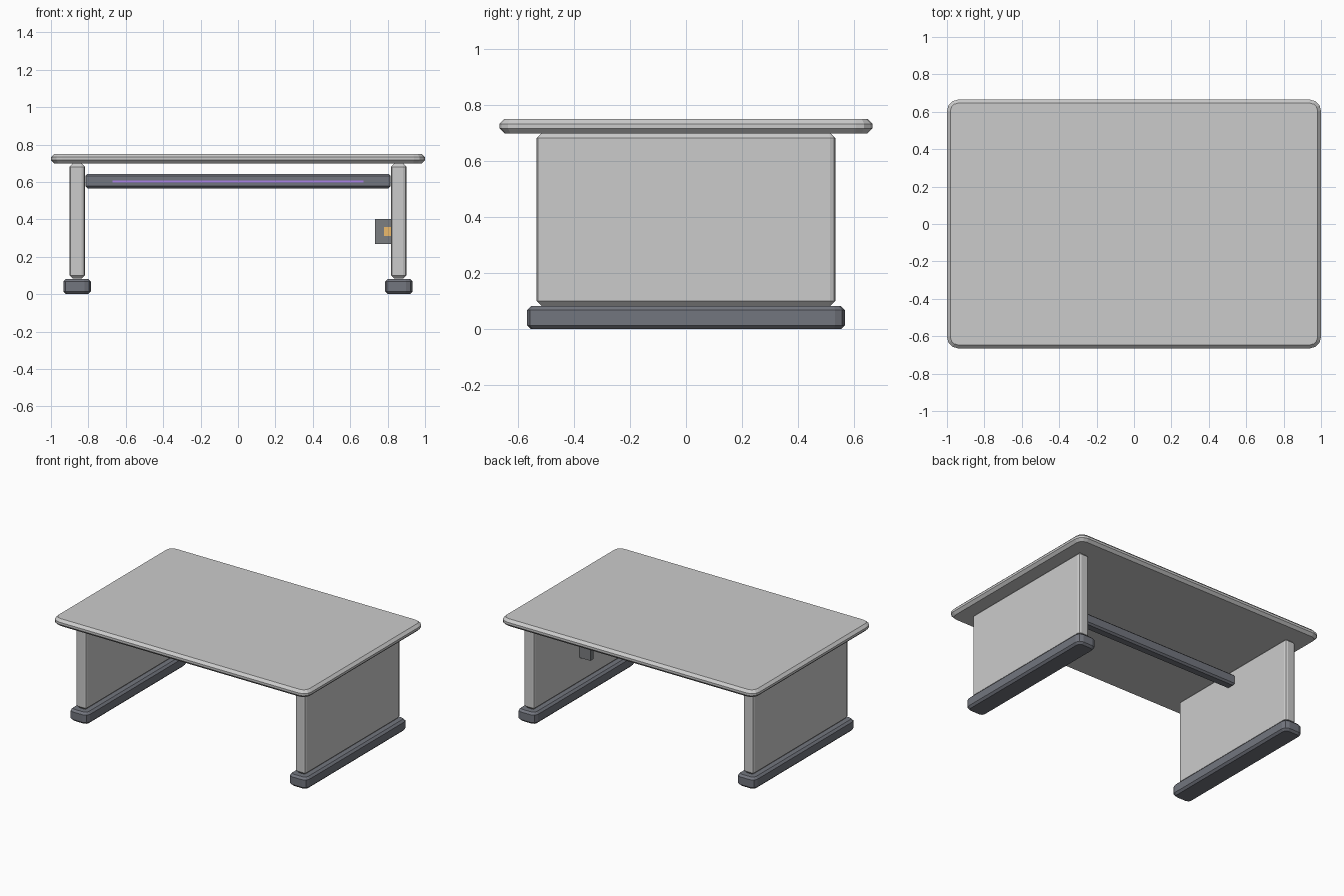
import bpy, bmesh
from mathutils import Vector

if "Cube" in bpy.data.objects:
    bpy.data.objects.remove(bpy.data.objects["Cube"])


def block(name, lo, hi, corner=0.0, segs=2, rim=0.0, rim_segs=1, color=None):
    """Box from lo to hi with rounded plan corners and chamfered rims."""
    lo, hi = Vector(lo), Vector(hi)
    mid, size = (lo + hi) / 2, hi - lo
    bm = bmesh.new()
    bmesh.ops.create_cube(bm, size=1)
    bmesh.ops.scale(bm, vec=size, verts=bm.verts)
    if corner:
        upright = [e for e in bm.edges
                   if abs(e.verts[0].co.z - e.verts[1].co.z) > size.z * 0.5]
        bmesh.ops.bevel(bm, geom=upright, offset=corner, segments=segs,
                        profile=0.5, affect='EDGES')
    if rim:
        ring = [e for e in bm.edges
                if abs(e.verts[0].co.z - e.verts[1].co.z) < 1e-5]
        bmesh.ops.bevel(bm, geom=ring, offset=rim, segments=rim_segs,
                        profile=0.5, affect='EDGES')
    mesh = bpy.data.meshes.new(name)
    bm.to_mesh(mesh)
    bm.free()
    ob = bpy.data.objects.new(name, mesh)
    ob.location = mid
    bpy.context.collection.objects.link(ob)
    if color:
        mat = bpy.data.materials.new(name + "_color")
        mat.diffuse_color = (*color, 1)
        mat.use_nodes = True
        mat.node_tree.nodes["Principled BSDF"].inputs["Base Color"].default_value = mat.diffuse_color
        mesh.materials.append(mat)
    return ob


DARK = (0.17, 0.18, 0.21)

# Table top
block("table_top", (-1, -0.665, 0.698), (1, 0.665, 0.75), 0.06, 3, 0.018)

# Leg panels on feet, left and right
for side, x in (("left", -0.86), ("right", 0.86)):
    block(side + "_leg_panel", (x - 0.041, -0.532, 0.083),
          (x + 0.041, 0.532, 0.698), 0.018, 2, 0.017)
    block(side + "_foot", (x - 0.073, -0.566, 0),
          (x + 0.073, 0.566, 0.082), 0.035, 2, 0.014, color=DARK)

# Cross beam with light strip on its front
block("cross_beam", (-0.816, -0.035, 0.565), (0.816, 0.035, 0.643),
      0.012, 2, 0.012, color=DARK)
block("light_strip", (-0.67, -0.039, 0.596), (0.67, -0.033, 0.608),
      color=(0.4, 0.22, 0.8))

# Control plate and its button on the inside of the right leg
block("control_plate", (0.732, -0.01, 0.268), (0.868, 0.025, 0.402),
      color=(0.2, 0.21, 0.22))
block("control_button", (0.78, -0.018, 0.31), (0.83, -0.008, 0.36),
      color=(0.85, 0.5, 0.15))
